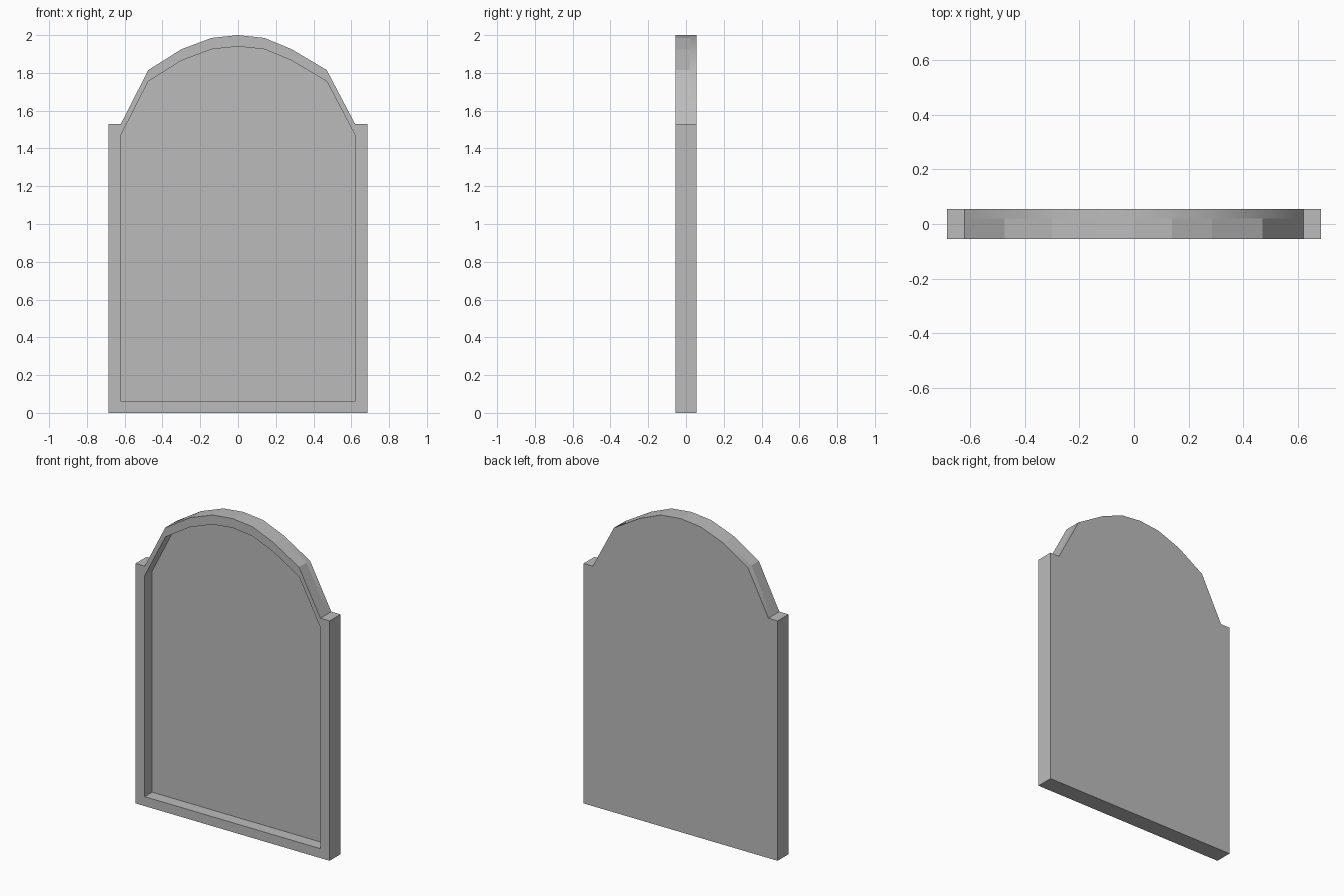
import bpy
import bmesh

cube = bpy.data.objects.get("Cube")
if cube:
    bpy.data.objects.remove(cube, do_unlink=True)

FRONT, FLOOR, BACK = -0.055, 0.02, 0.055
SIDE, INNER, SHOULDER, RIM = 0.685, 0.62, 1.53, 0.06

# Arch profile, from the right shoulder over the top to the left one
arch = [(0.62, 1.53), (0.47, 1.815), (0.285, 1.925), (0.14, 1.985), (0, 2.0),
        (-0.14, 1.985), (-0.30, 1.925), (-0.475, 1.815), (-0.62, 1.53)]
lowered = [(x, z - RIM) for x, z in arch]
outer = [(-SIDE, 0), (SIDE, 0), (SIDE, SHOULDER)] + arch + [(-SIDE, SHOULDER)]
# The inner outline meets both shoulder corners at one point
inner = [(-INNER, RIM), (INNER, RIM), lowered[0]] + lowered + [lowered[-1]]

stone = bpy.data.materials.new("plain grey")
stone.use_nodes = True
grey = (0.5, 0.5, 0.5, 1)
stone.diffuse_color = grey
stone.node_tree.nodes["Principled BSDF"].inputs["Base Color"].default_value = grey

bm = bmesh.new()


def loop(points, y):
    made = {}
    for p in points:
        if p not in made:
            made[p] = bm.verts.new((p[0], y, p[1]))
    return [made[p] for p in points]


def band(a, b):
    """Join two loops with faces, using triangles where points coincide."""
    faces = []
    for i in range(len(a)):
        j = (i + 1) % len(a)
        corners = list(dict.fromkeys([a[i], a[j], b[j], b[i]]))
        faces.append(bm.faces.new(corners) if len(corners) > 2 else None)
    return faces


outer_front, outer_mid, outer_back = (loop(outer, y) for y in (FRONT, FLOOR, BACK))
inner_front, inner_floor = loop(inner, FRONT), loop(inner, FLOOR)

# Rim, recess walls and outer walls
band(outer_front, inner_front)
for a, b in ((inner_front, inner_floor), (outer_front, outer_mid)):
    for i in range(len(a)):
        j = (i + 1) % len(a)
        if a[i] is not a[j]:
            bm.faces.new((a[i], a[j], b[j], b[i]))
back_band = band(outer_mid, outer_back)

# Recessed front face and flat back
bm.faces.new(list(dict.fromkeys(inner_floor)))
bm.faces.new(outer_back)

# Only the rear strip of the arch is smooth
for face in back_band[3:3 + len(arch) - 1]:
    face.smooth = True

bmesh.ops.recalc_face_normals(bm, faces=bm.faces)
mesh = bpy.data.meshes.new("arched_panel")
bm.to_mesh(mesh)
bm.free()
mesh.materials.append(stone)
panel = bpy.data.objects.new("arched_panel", mesh)
bpy.context.collection.objects.link(panel)
